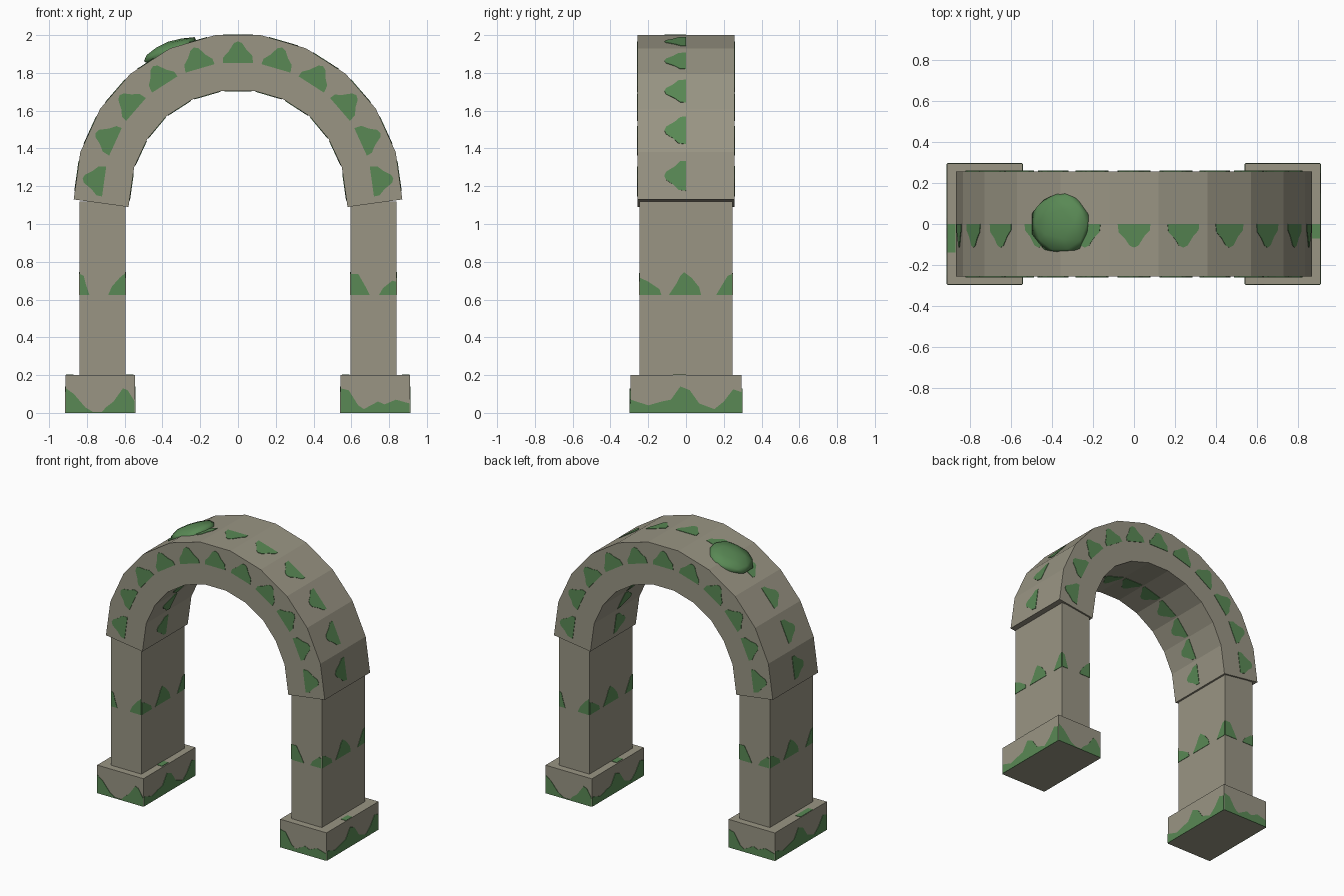
import bpy, bmesh, math, random
from mathutils import Vector, Matrix

random.seed(4)
cube = bpy.data.objects.get("Cube")
if cube:
    bpy.data.objects.remove(cube, do_unlink=True)

X, Y, Z = Vector((1, 0, 0)), Vector((0, 1, 0)), Vector((0, 0, 1))


def material(name, rgb):
    m = bpy.data.materials.new(name)
    m.use_nodes = True
    m.diffuse_color = (*rgb, 1)
    m.node_tree.nodes["Principled BSDF"].inputs["Base Color"].default_value = (*rgb, 1)
    return m


STONE = material("weathered stone", (0.32, 0.30, 0.23))
MOSS = material("green moss", (0.10, 0.25, 0.09))


def finish(bm, name, mat):
    bmesh.ops.recalc_face_normals(bm, faces=bm.faces)
    mesh = bpy.data.meshes.new(name)
    bm.to_mesh(mesh)
    bm.free()
    mesh.materials.append(mat)
    ob = bpy.data.objects.new(name, mesh)
    bpy.context.collection.objects.link(ob)
    return ob


def box(name, centre, size):
    bm = bmesh.new()
    bmesh.ops.create_cube(bm, size=1, matrix=Matrix.Translation(centre) @ Matrix.Diagonal((*size, 1)))
    return finish(bm, name, STONE)


def plate(bm, origin, u, v, points):
    """Thin solid patch lying on the plane spanned by u and v."""
    n = u.cross(v).normalized()
    rings = [[bm.verts.new(origin + u * a + v * b + n * d) for a, b in points]
             for d in (-0.002, 0.003)]
    low, high = rings
    bm.faces.new(high)
    bm.faces.new(low[::-1])
    for i in range(len(points)):
        j = (i + 1) % len(points)
        bm.faces.new((low[i], low[j], high[j], high[i]))


# Arch ring: half profiles from springing to crown, mirrored
def mirrored(half):
    pts = half + [(-x, z) for x, z in reversed(half)]
    return [Vector((x, 0, z)) for x, z in pts]


outer = mirrored([(-.87, 1.13), (-.835, 1.38), (-.73, 1.61), (-.57, 1.795), (-.36, 1.93), (-.12, 2)])
inner = mirrored([(-.58, 1.09), (-.55, 1.3), (-.48, 1.45), (-.38, 1.57), (-.24, 1.66), (-.085, 1.705)])
HALF = 0.257

bm = bmesh.new()
sections = [[bm.verts.new(p + Y * s) for p, s in
             ((o, -HALF), (o, HALF), (i, HALF), (i, -HALF))] for o, i in zip(outer, inner)]
for a, b in zip(sections, sections[1:]):
    for k in range(4):
        m = (k + 1) % 4
        bm.faces.new((a[k], b[k], b[m], a[m]))
bm.faces.new(sections[0])
bm.faces.new(sections[-1][::-1])
finish(bm, "arch_ring", STONE)

# Moss patches on the four sides of every arch block
BELL = [(-.08, 0), (.08, 0), (.078, .03), (.05, .06), (.022, .105),
        (0, .115), (-.022, .105), (-.045, .07), (-.075, .04)]
bm = bmesh.new()
for i in range(len(outer) - 1):
    top = (outer[i] + outer[i + 1]) / 2
    bottom = (inner[i] + inner[i + 1]) / 2
    mid = (top + bottom) / 2
    t = (outer[i + 1] - outer[i]).normalized()
    r = t.cross(Y).normalized()
    r = r if r.dot(top - bottom) > 0 else -r
    flip = random.choice((-1, 1))
    bell = [(a * flip, b) for a, b in BELL][::flip]
    ti = (inner[i + 1] - inner[i]).normalized()
    plate(bm, mid - Y * HALF, t, r, bell)
    plate(bm, mid + Y * HALF, -t, r, bell)
    plate(bm, top, -t, -Y, bell)
    plate(bm, bottom, ti, -Y, [(a * .9, b) for a, b in bell])
finish(bm, "arch_moss_patches", MOSS)

# Moss outlines on the piers: upper edge of each band, seen face on
BASE_A = [(-.182, .13), (-.14, .1), (-.08, .03), (-.04, .006), (.01, .006), (.03, .03),
          (.07, .06), (.12, .13), (.145, .12), (.182, .06)]
BASE_B = [(-.182, .13), (-.14, .12), (-.09, .04), (-.06, .02), (.015, .06),
          (.05, .045), (.11, .07), (.182, .05)]
BASE_SIDE = [(-.293, .07), (-.2, .04), (-.13, .06), (-.08, .07), (-.03, .14), (.02, .12),
             (.07, .05), (.15, .02), (.2, .06), (.25, .125), (.293, .11)]
SHAFT_A = [[(-.12, 0), (-.07, 0), (-.09, .06), (-.1, .1), (-.12, .11)],
           [(.03, 0), (.12, 0), (.12, .115), (.09, .09), (.05, .045)]]
SHAFT_B = [[(-.12, 0), (-.02, 0), (-.04, .04), (-.08, .11), (-.12, .11)],
           [(.03, 0), (.12, 0), (.12, .07), (.1, .075), (.05, .035)]]
SHAFT_SIDE = [[(-.243, 0), (-.13, 0), (-.14, .03), (-.2, .07), (-.243, .09)],
              [(-.09, 0), (.08, 0), (.07, .04), (.03, .09), (-.01, .12), (-.03, .1), (-.05, .06)],
              [(.16, 0), (.243, 0), (.243, .11), (.22, .1), (.19, .05)]]

# Piers: plinth, shaft and their moss
for side, cx, edge in (("right", -.729, .14), ("left", .726, .07)):
    s = -1 if side == "right" else 1
    shaft_x = s * .717
    box(side + "_plinth", (cx, 0, .1), (.368, .59, .2))
    box(side + "_shaft", (shaft_x, 0, .655), (.242, .49, .93))
    bm = bmesh.new()
    for u in (X, Y, -X, -Y):
        n = u.cross(Z)
        if abs(u.x) > .5:
            first = (s < 0) == (u.x > 0)
            band, patches = (BASE_A, SHAFT_A) if first else (BASE_B, SHAFT_B)
            base_d, shaft_d = .295, .245
        else:
            band, patches = BASE_SIDE, SHAFT_SIDE
            base_d, shaft_d = .184, .121
        outline = [(band[0][0], 0), (band[-1][0], 0)] + band[::-1]
        plate(bm, X * cx + n * base_d, u, Z, outline)
        for p in patches:
            plate(bm, X * shaft_x + Z * .625 + n * shaft_d, u, Z, p)
    # Moss on the plinth ledges either side of the shaft
    for d, depth in ((s * .162, edge), (-s * .155, .07)):
        plate(bm, Vector((cx + d, 0, .2)), X, Y,
              [(-.02, -depth), (.02, -depth), (.02, 0), (-.02, 0)])
    finish(bm, side + "_pier_moss", MOSS)

# Flattened clump of moss resting on the shoulder of the arch
bm = bmesh.new()
bmesh.ops.create_icosphere(bm, subdivisions=2, radius=1)
for v in bm.verts:
    v.co *= random.uniform(.9, 1.04)
tilt = Matrix.Rotation(math.radians(-21), 4, "Y")
bm.transform(Matrix.Translation((-.355, 0, 1.917)) @ tilt @ Matrix.Diagonal((.157, .158, .05, 1)))
clump = finish(bm, "moss_clump", MOSS)
for p in clump.data.polygons:
    p.use_smooth = True
